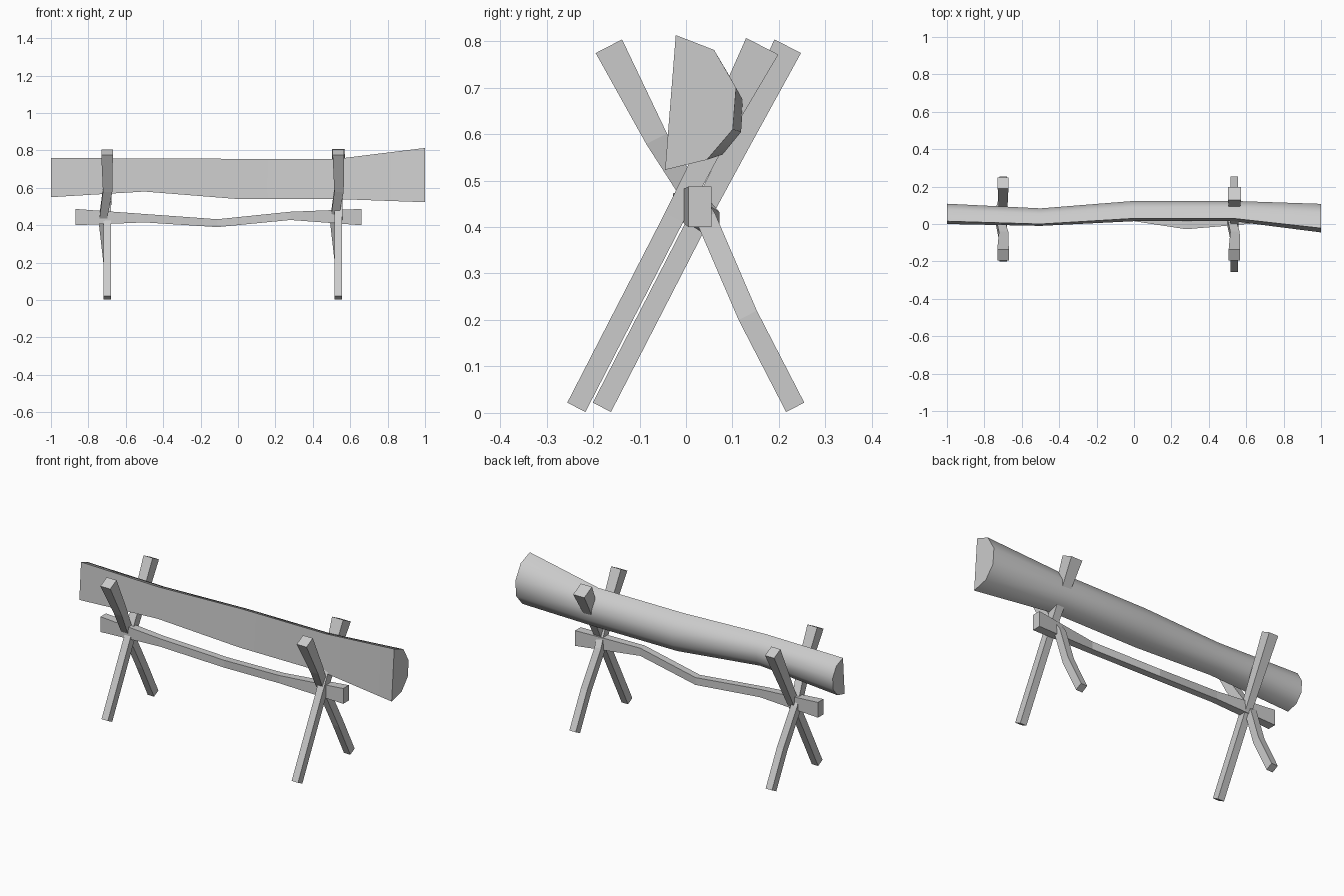
import bpy, math
import bmesh
from mathutils import Vector

if "Cube" in bpy.data.objects:
    bpy.data.objects.remove(bpy.data.objects["Cube"])


def loft(name, rings, smooth=False):
    """Skin a list of equal-length rings and cap both ends."""
    bm = bmesh.new()
    loops = [[bm.verts.new(p) for p in ring] for ring in rings]
    n = len(loops[0])
    for a, b in zip(loops, loops[1:]):
        for i in range(n):
            j = (i + 1) % n
            bm.faces.new((a[i], a[j], b[j], b[i]))
    bm.faces.new(loops[0])
    bm.faces.new(loops[-1])
    bmesh.ops.recalc_face_normals(bm, faces=bm.faces)
    mesh = bpy.data.meshes.new(name)
    bm.to_mesh(mesh)
    bm.free()
    ob = bpy.data.objects.new(name, mesh)
    bpy.context.collection.objects.link(ob)
    if smooth:
        bpy.context.view_layer.objects.active = ob
        ob.select_set(True)
        bpy.ops.object.shade_smooth_by_angle(angle=math.radians(60))
        ob.select_set(False)
    return ob


# Split log: flat front, rounded back; (depth fraction, height fraction)
profile = [(0.68, 0.89), (0.985, 0.61), (0.94, 0.30), (0.58, 0.075)]
# x, front bottom y, front top y, back y, bottom z, top z
stations = [
    (-1.0, 0.0, 0.015, 0.11, 0.55, 0.76),
    (-0.5, -0.01, 0.0, 0.085, 0.58, 0.757),
    (0.0, 0.015, 0.03, 0.125, 0.54, 0.755),
    (0.53, 0.015, 0.03, 0.125, 0.54, 0.755),
    (1.0, -0.045, -0.022, 0.11, 0.523, 0.813),
]
rings = []
for x, yb, yt, back, z0, z1 in stations:
    ring = [(x, yb, z0), (x, yt, z1)]
    ring += [(x, yb + f * (back - yb), z0 + t * (z1 - z0)) for f, t in profile]
    rings.append(ring)
loft("split_log", rings, smooth=True)

# Crooked crossbar: x, centre y, half depth, bottom z, top z
bar = [
    (-0.87, 0.03, 0.025, 0.40, 0.487),
    (-0.50, 0.028, 0.02, 0.415, 0.46),
    (-0.11, 0.052, 0.02, 0.39, 0.432),
    (0.28, -0.008, 0.02, 0.428, 0.472),
    (0.66, 0.03, 0.025, 0.40, 0.487),
]
loft("crossbar", [[(x, y - h, a), (x, y + h, a), (x, y + h, b), (x, y - h, b)]
                  for x, y, h, a, b in bar])


def leg(name, x, y_top, y_bottom, steps):
    """Square leg; steps are (z, x offset, y offset, half width x, half thickness)."""
    zt, zb = steps[0][0], steps[-1][0]
    d = Vector((0, y_top - y_bottom, zt - zb)).normalized()
    side = Vector((0, d.z, -d.y))
    rings = []
    for z, dx, dy, w, h in steps:
        y = y_bottom + (z - zb) / (zt - zb) * (y_top - y_bottom) + dy
        c = Vector((x + dx, y, z))
        rings.append([c + Vector((sx * w, 0, 0)) + side * sy * h
                      for sx, sy in ((-1, -1), (1, -1), (1, 1), (-1, 1))])
    loft(name, rings)


def straight(top):
    return [(0.789, 0, 0, top * 0.9, top), (0.59, 0, 0, 0.024, 0.026),
            (0.42, 0, 0, 0.02, 0.022), (0.012, 0, 0, 0.02, 0.022)]


bent = [(0.789, 0, 0, 0.031, 0.032), (0.59, 0.003, 0, 0.025, 0.025),
        (0.42, -0.024, 0.018, 0.02, 0.022), (0.21, 0, 0, 0.02, 0.022),
        (0.012, 0, 0, 0.02, 0.022)]

# Two crossed trestles
for label, x, shift, top in (("left", -0.70, 0.0, 0.032), ("right", 0.537, -0.055, 0.039)):
    leg(label + "_bent_leg", x, -0.166, 0.235, bent)
    leg(label + "_straight_leg", x, 0.219 + shift, -0.181 + shift, straight(top))
